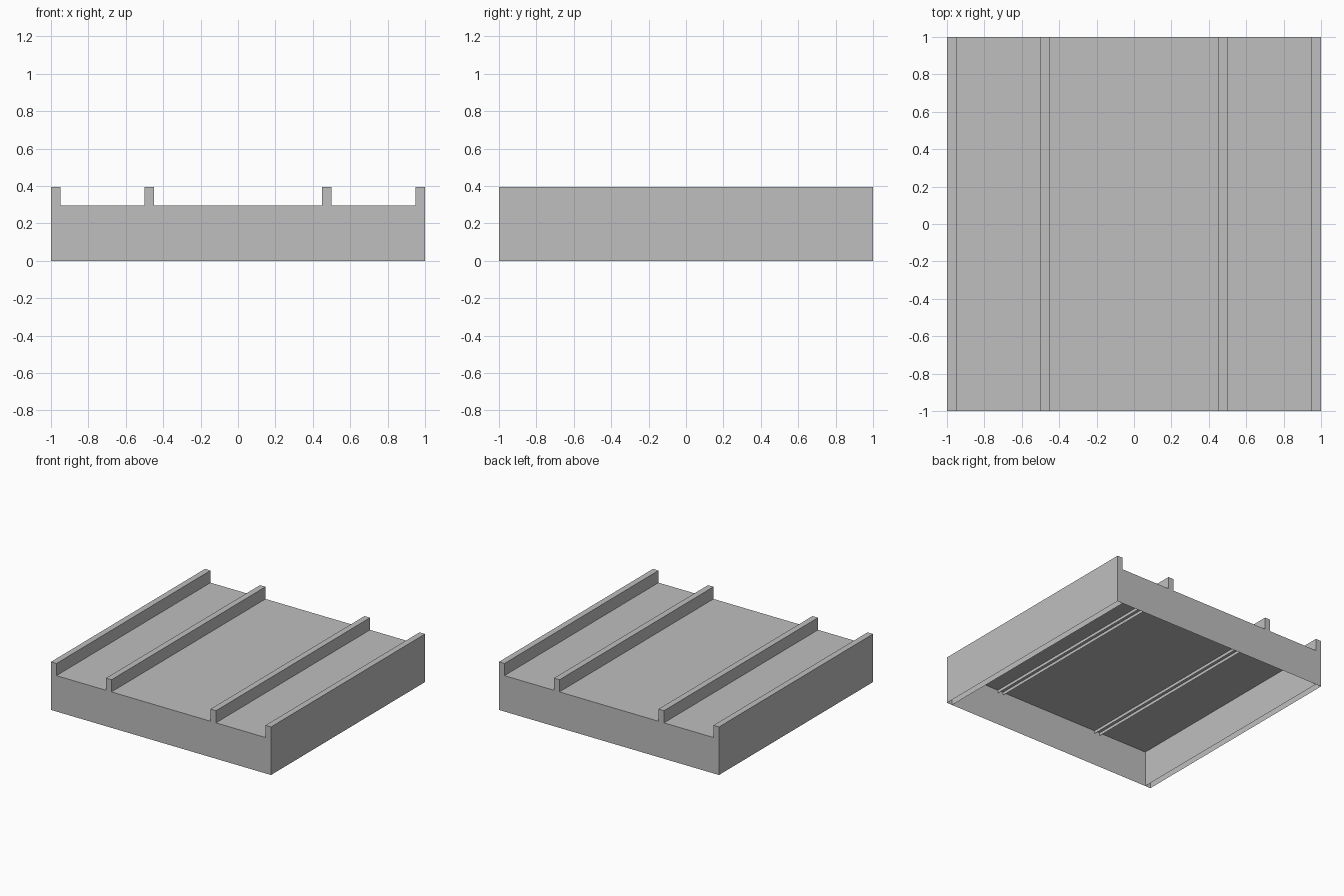
import bpy, bmesh

if "Cube" in bpy.data.objects:
    bpy.data.objects.remove(bpy.data.objects["Cube"], do_unlink=True)

DECK, TOP, WIDTH = 0.295, 0.395, 0.05

grey = bpy.data.materials.new("plain_grey")
grey.use_nodes = True
colour = (0.52, 0.52, 0.52, 1)
grey.diffuse_color = colour
grey.node_tree.nodes["Principled BSDF"].inputs["Base Color"].default_value = colour


def make(name, quads, mirror_axis=None):
    """Thin sheet part from a few quads, optionally mirrored about the centre."""
    bm = bmesh.new()
    for quad in quads:
        bm.faces.new([bm.verts.new(p) for p in quad])
    bmesh.ops.remove_doubles(bm, verts=bm.verts, dist=0.0001)
    mesh = bpy.data.meshes.new(name)
    bm.to_mesh(mesh)
    bm.free()
    mesh.materials.append(grey)
    ob = bpy.data.objects.new(name, mesh)
    bpy.context.collection.objects.link(ob)
    if mirror_axis is not None:
        mod = ob.modifiers.new("Mirror", 'MIRROR')
        mod.use_axis = [i == mirror_axis for i in range(3)]
        mod.use_mirror_merge = False
    return ob


def wall_x(x, low, side):
    quad = [(x, -1, low), (x, 1, low), (x, 1, TOP), (x, -1, TOP)]
    return quad if side > 0 else quad[::-1]


def rail(name, outer, low):
    """Open-bottomed rail running front to back, with its ends closed above the deck."""
    inner = outer - WIDTH
    cap = [(inner, -1, TOP), (outer, -1, TOP), (outer, 1, TOP), (inner, 1, TOP)]
    front = [(inner, -1, DECK), (outer, -1, DECK), (outer, -1, TOP), (inner, -1, TOP)]
    back = [(x, 1, z) for x, y, z in reversed(front)]
    make(name, [wall_x(outer, low, 1), wall_x(inner, low, -1), cap, front, back], 0)


# Deck sheet
edge = 1 - WIDTH
make("deck", [[(-edge, -1, DECK), (edge, -1, DECK), (edge, 1, DECK), (-edge, 1, DECK)]])

# Front and back skirts
make("end_skirts", [[(-1, -1, 0), (1, -1, 0), (1, -1, DECK), (-1, -1, DECK)]], 1)

# Side walls reach the ground, inner rails hang just below the deck
rail("side_rails", 1, 0)
rail("inner_rails", 0.5, DECK - 0.025)
